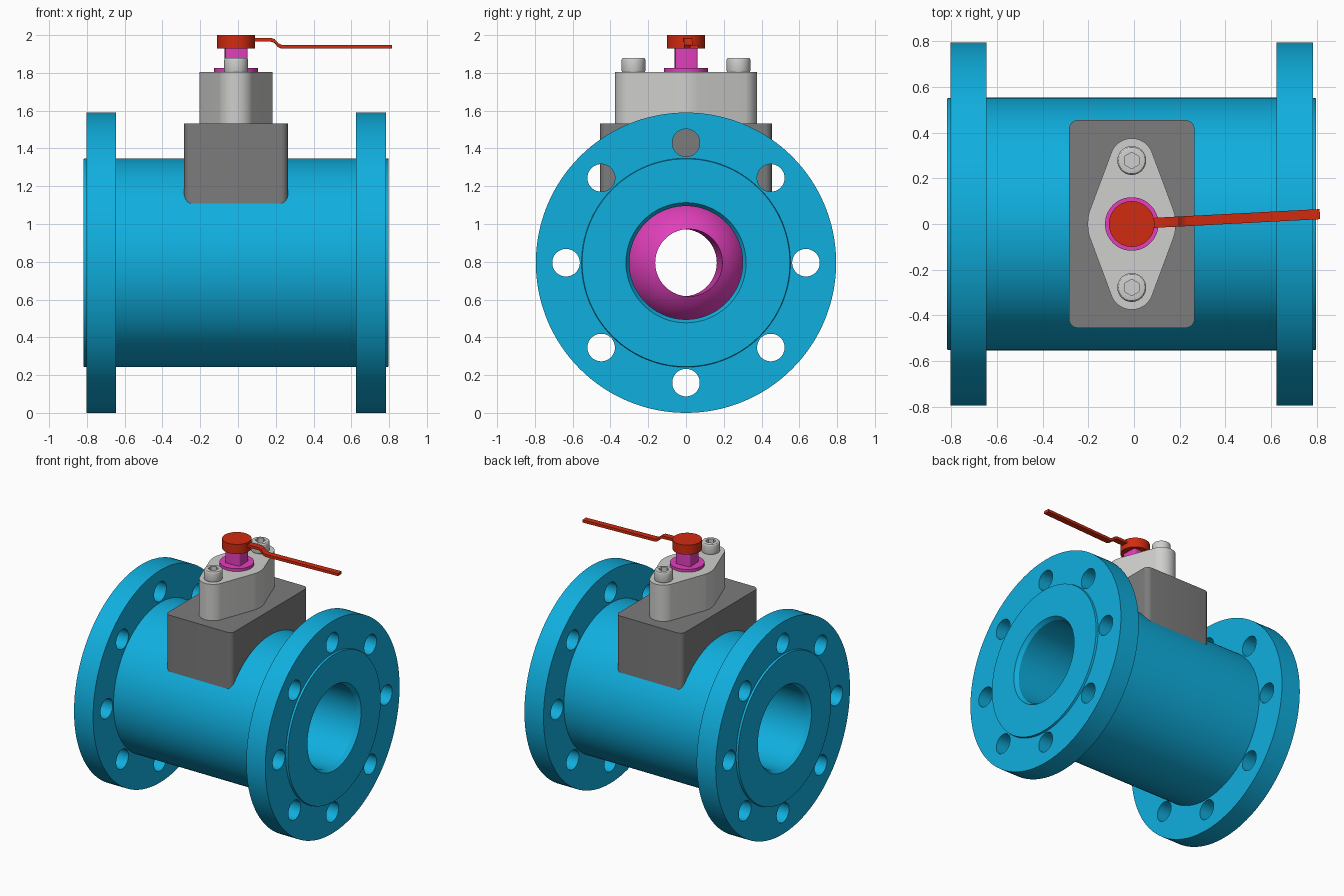
import bpy, bmesh
from math import sin, cos, pi, radians, sqrt
from mathutils import Matrix, Vector

if "Cube" in bpy.data.objects:
    bpy.data.objects.remove(bpy.data.objects["Cube"])

CX, CZ = -0.01, 0.795       # pipe centre
TURN = radians(3)           # lever, stem and ball are slightly turned


def material(name, rgb):
    m = bpy.data.materials.new(name)
    m.use_nodes = True
    m.diffuse_color = (*rgb, 1)
    m.node_tree.nodes["Principled BSDF"].inputs["Base Color"].default_value = (*rgb, 1)
    return m


BLUE = material("valve blue", (0.005, 0.43, 0.74))
GREY = material("dark grey", (0.2, 0.2, 0.2))
LIGHT = material("light grey", (0.62, 0.62, 0.61))
PINK = material("magenta", (0.76, 0.05, 0.5))
RED = material("handle red", (0.64, 0.024, 0.005))


def finish(bm, name, mat, matrix):
    bmesh.ops.remove_doubles(bm, verts=bm.verts, dist=1e-5)
    bmesh.ops.recalc_face_normals(bm, faces=bm.faces)
    bm.transform(matrix)
    mesh = bpy.data.meshes.new(name)
    bm.to_mesh(mesh)
    bm.free()
    mesh.materials.append(mat)
    ob = bpy.data.objects.new(name, mesh)
    bpy.context.collection.objects.link(ob)
    return ob


def activate(ob):
    bpy.ops.object.select_all(action='DESELECT')
    ob.select_set(True)
    bpy.context.view_layer.objects.active = ob


def smooth(ob):
    activate(ob)
    bpy.ops.object.shade_smooth_by_angle(angle=radians(30))


def lathe_x(name, profile, mat, matrix, steps=96):
    """Turn a closed (x, radius) profile around the x axis."""
    bm = bmesh.new()
    vs = [bm.verts.new((x, 0, r)) for x, r in profile]
    es = [bm.edges.new((vs[i - 1], vs[i])) for i in range(len(vs))]
    bmesh.ops.spin(bm, geom=vs + es, cent=(0, 0, 0), axis=(1, 0, 0),
                   angle=2 * pi, steps=steps, use_merge=False)
    return finish(bm, name, mat, matrix)


def prism(name, outline, z0, z1, mat, matrix=Matrix()):
    bm = bmesh.new()
    face = bm.faces.new([bm.verts.new((x, y, z0)) for x, y in outline])
    ext = bmesh.ops.extrude_face_region(bm, geom=[face])
    top = [g for g in ext["geom"] if isinstance(g, bmesh.types.BMVert)]
    bmesh.ops.translate(bm, verts=top, vec=(0, 0, z1 - z0))
    return finish(bm, name, mat, matrix)


def hull(circles, n=96):
    """Outline wrapped around (x, y, radius) circles."""
    pts = []
    for i in range(n):
        a = 2 * pi * (i + 0.5) / n
        x, y, r = max(circles, key=lambda c: c[0] * cos(a) + c[1] * sin(a) + c[2])
        pts.append((x + r * cos(a), y + r * sin(a)))
    return pts


def disc(r, n=64):
    return hull([(0, 0, r)], n)


def cut(ob, cutter):
    mod = ob.modifiers.new("cut", 'BOOLEAN')
    mod.operation, mod.solver, mod.object = 'DIFFERENCE', 'EXACT', cutter
    activate(ob)
    bpy.ops.object.modifier_apply(modifier=mod.name)
    bpy.data.objects.remove(cutter)


centre = Matrix.Translation((CX, 0, CZ))
upright = Matrix.Translation((CX, 0, 0))
turn = Matrix.Rotation(TURN, 4, 'Z')

# Pipe body with two flanges, raised faces and a chamfered bore
half = [(0.635, 0.553), (0.635, 0.795), (0.793, 0.795), (0.793, 0.553),
        (0.808, 0.55), (0.808, 0.318), (0.78, 0.30)]
body = lathe_x("pipe_body", half + [(-x, r) for x, r in reversed(half)], BLUE, centre, 128)

# Eight bolt holes through both flanges
for i in range(8):
    a = i * pi / 4
    place = Matrix.Translation((CX, 0.635 * cos(a), CZ + 0.635 * sin(a)))
    cut(body, prism("hole_cutter", disc(0.073, 40), -1, 1, BLUE,
                    place @ Matrix.Rotation(pi / 2, 4, 'Y')))
smooth(body)

# Ball with its own bore
R, B = 0.335, 0.178
e = sqrt(R * R - B * B)
start = Vector((e, B)).angle(Vector((1, 0)))
arc = [start + (pi - 2 * start) * i / 24 for i in range(25)]
smooth(lathe_x("ball", [(R * cos(a), R * sin(a)) for a in arc], PINK, centre @ turn))

# Mounting block sitting on the barrel
corners = [(sx * 0.235, sy * 0.415, 0.04) for sx in (-1, 1) for sy in (-1, 1)]
smooth(prism("mounting_block", hull(corners, 48), 1.103, 1.533, GREY, upright))

# Bonnet: lozenge wrapped around the stem and two bolts
lozenge = [(0, 0, 0.193), (0, 0.28, 0.095), (0, -0.28, 0.095)]
smooth(prism("bonnet", hull(lozenge, 128), 1.53, 1.805, LIGHT, upright))

# Socket head bolts
for side, y in (("back", 0.278), ("front", -0.278)):
    place = Matrix.Translation((CX, y, 0))
    bolt = prism(side + "_bolt", disc(0.063, 48), 1.80, 1.88, LIGHT, place)
    bevel = bolt.modifiers.new("rim", 'BEVEL')
    bevel.width, bevel.segments, bevel.limit_method = 0.012, 3, 'ANGLE'
    bevel.angle_limit = radians(60)
    activate(bolt)
    bpy.ops.object.modifier_apply(modifier=bevel.name)
    cut(bolt, prism("socket_cutter", disc(0.036, 6), 1.84, 1.95, LIGHT, place))
    smooth(bolt)

# Stem collar and square stem
smooth(prism("stem_collar", disc(0.117), 1.80, 1.826, PINK, upright))
square = [(sx * 0.048, sy * 0.048, 0.011) for sx in (-1, 1) for sy in (-1, 1)]
smooth(prism("stem", hull(square, 24), 1.82, 1.94, PINK, upright @ turn))

# Handle hub and cranked lever
smooth(prism("handle_hub", disc(0.1), 1.928, 2.0, RED, upright))
path = [(0.06, 1.975), (0.185, 1.975), (0.203, 1.969), (0.222, 1.947),
        (0.243, 1.938), (0.825, 1.938)]
outline = [(x, z + 0.01) for x, z in path] + [(x, z - 0.01) for x, z in reversed(path)]
smooth(prism("lever", outline, -0.022, 0.022, RED,
             upright @ turn @ Matrix.Rotation(pi / 2, 4, 'X')))
bpy.ops.object.select_all(action='DESELECT')
